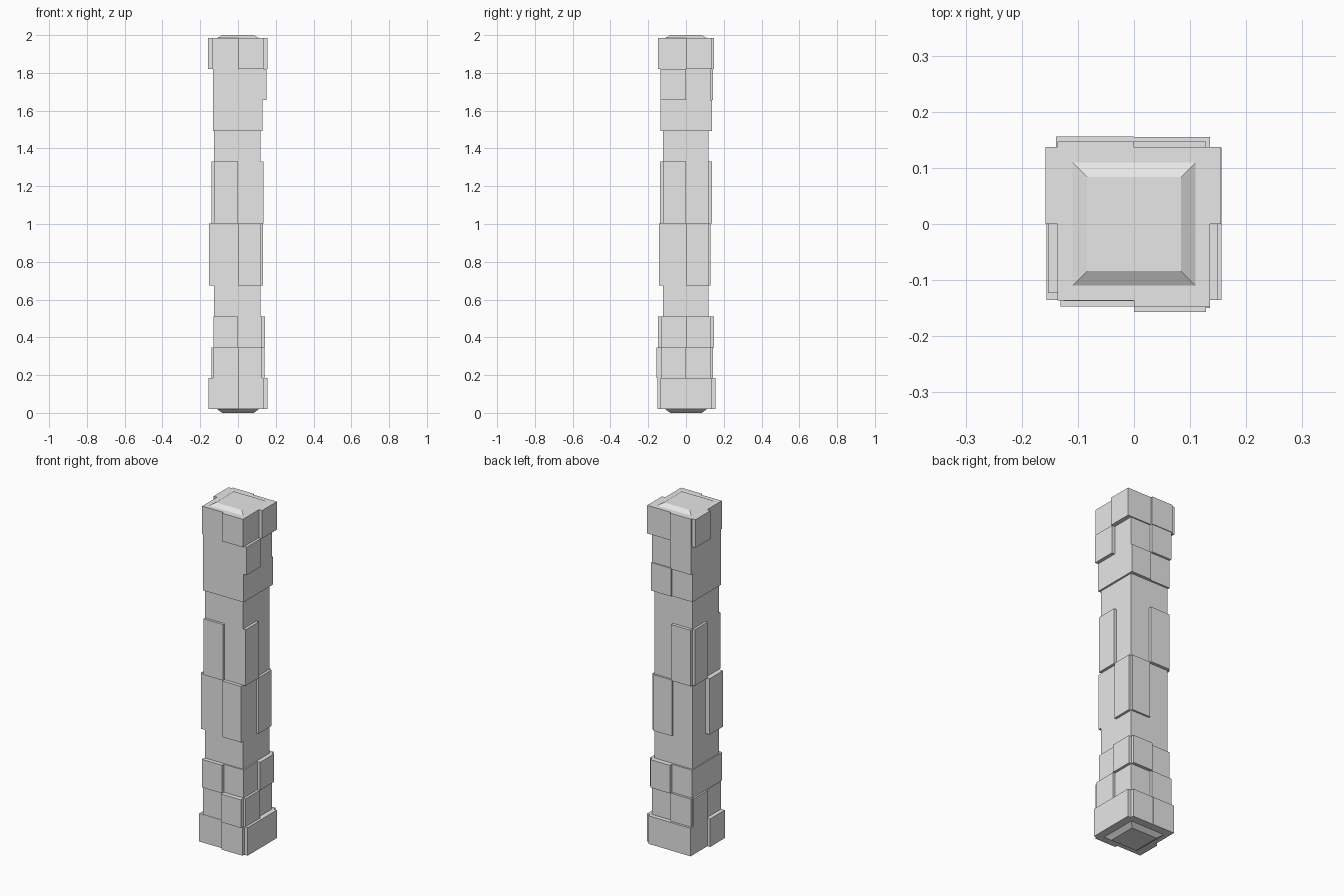
import bpy
import bmesh

cube = bpy.data.objects.get("Cube")
if cube:
    bpy.data.objects.remove(cube, do_unlink=True)

stone = bpy.data.materials.new("light_grey_stone")
stone.use_nodes = True
grey = (0.8, 0.8, 0.8, 1)
stone.diffuse_color = grey
stone.node_tree.nodes["Principled BSDF"].inputs["Base Color"].default_value = grey


def finish(name, bm):
    mesh = bpy.data.meshes.new(name)
    bm.to_mesh(mesh)
    bm.free()
    mesh.materials.append(stone)
    obj = bpy.data.objects.new(name, mesh)
    bpy.context.collection.objects.link(obj)
    return obj


def box(name, x0, x1, y0, y1, z0, z1, taper_top=1, taper_bottom=1):
    """Axis-aligned block whose top or bottom end may be narrowed."""
    bm = bmesh.new()
    bmesh.ops.create_cube(bm, size=1)
    for v in bm.verts:
        t = taper_top if v.co.z > 0 else taper_bottom
        v.co.x = (x1 if v.co.x > 0 else x0) * t
        v.co.y = (y1 if v.co.y > 0 else y0) * t
        v.co.z = z1 if v.co.z > 0 else z0
    return finish(name, bm)


def plate(name, base, side, half, reach, z0, z1):
    """Slab over one half of a core face, standing out to the given reach."""
    x0, x1, y0, y1 = base
    if side in ("front", "back"):
        x0, x1 = (0, x1) if half > 0 else (x0, 0)
        y0, y1 = (-reach, 0) if side == "front" else (0, reach)
    else:
        y0, y1 = (0, y1) if half > 0 else (y0, 0)
        x0, x1 = (-reach, 0) if side == "right" else (0, reach)
    box(name, x0, x1, y0, y1, z0, z1)


BOTTOM, STEP = 0.02, 0.1637

# Each course: name, first and last step, core (x0, x1, y0, y1),
# then plates as (side, half of the face, reach)
slim = (-0.126, 0.119, -0.123, 0.119)
upper = (-0.132, 0.13, -0.135, 0.13)
courses = [
    ("foot", 0, 1, (-0.139, 0.135, -0.135, 0.136),
     [("left", -1, 0.156), ("left", 1, 0.156), ("back", -1, 0.156),
      ("back", 1, 0.155), ("front", 1, 0.15), ("right", -1, 0.156)]),
    ("low_course", 1, 2, (-0.133, 0.128, -0.133, 0.13),
     [("front", 1, 0.157), ("left", -1, 0.141), ("back", -1, 0.143), ("right", 1, 0.141)]),
    ("second_course", 2, 3, (-0.131, 0.127, -0.13, 0.13),
     [("front", -1, 0.147), ("left", 1, 0.143), ("back", 1, 0.148)]),
    ("lower_neck", 3, 4, slim, []),
    ("lower_shaft", 4, 6, slim,
     [("front", 1, 0.143), ("left", 1, 0.133), ("back", 1, 0.13), ("right", -1, 0.153)]),
    ("upper_shaft", 6, 8, slim,
     [("front", -1, 0.137), ("left", -1, 0.135), ("back", -1, 0.137), ("right", 1, 0.14)]),
    ("upper_neck", 8, 9, slim, []),
    ("third_course", 9, 10, upper, [("back", 1, 0.137)]),
    ("high_course", 10, 11, upper, [("left", -1, 0.15), ("back", -1, 0.143)]),
    ("head", 11, 12, (-0.136, 0.135, -0.136, 0.137),
     [("front", 1, 0.148), ("left", 1, 0.155), ("back", -1, 0.147), ("right", 1, 0.158)]),
]

for name, first, last, core, plates in courses:
    z0, z1 = BOTTOM + STEP * first, BOTTOM + STEP * last
    box(name + "_core", *core, z0, z1)
    for side, half, reach in plates:
        end = "positive" if half > 0 else "negative"
        plate(f"{name}_{side}_{end}_plate", core, side, half, reach, z0, z1)

# Bevelled end caps
cap = 0.11
top = BOTTOM + STEP * 12
box("top_cap", -cap, cap, -cap, cap, top, 2.0, taper_top=0.76)
box("bottom_cap", -cap, cap, -cap, cap, 0, BOTTOM, taper_bottom=0.76)
